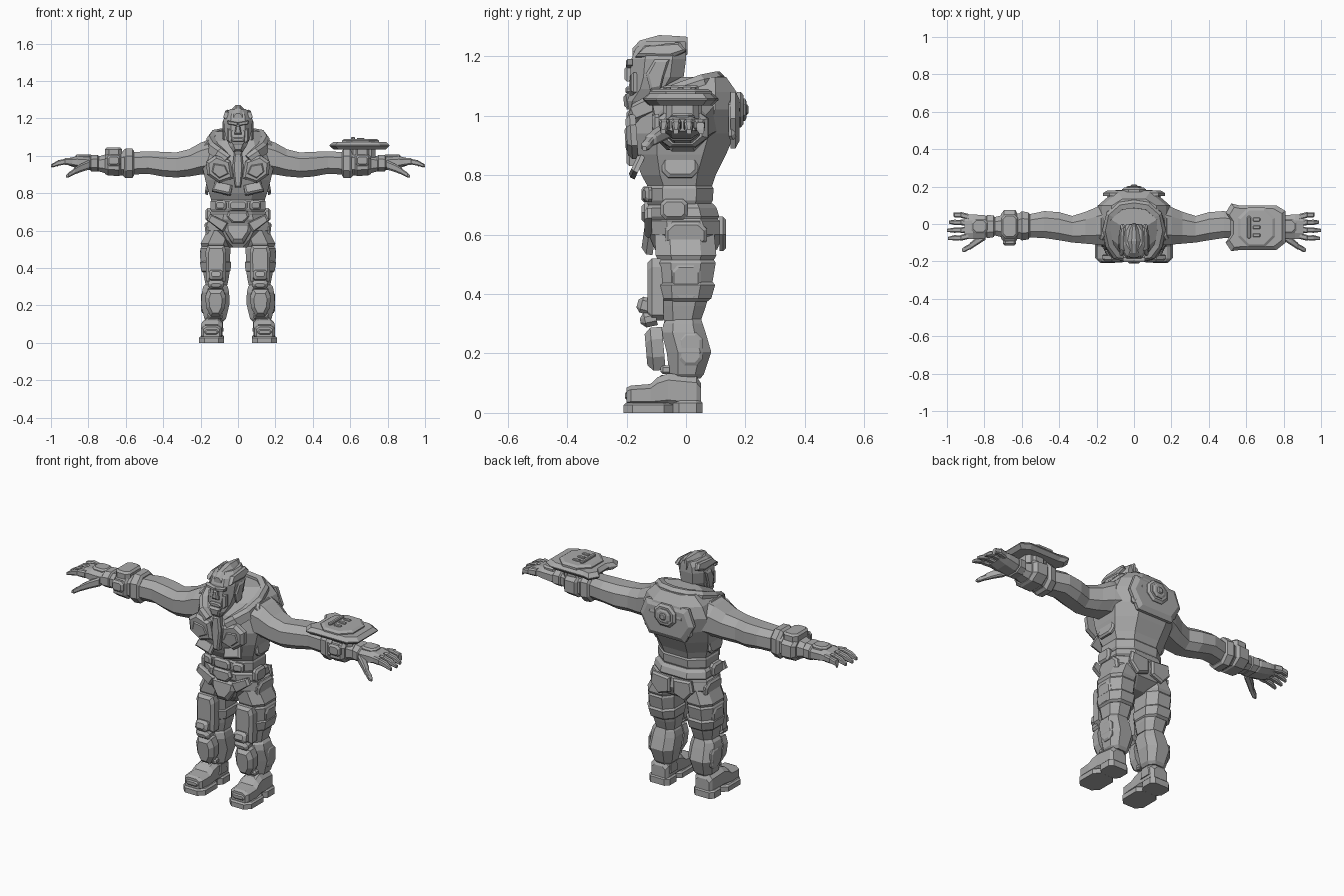
import bpy, bmesh, math
from mathutils import Vector, Euler

grey = bpy.data.materials.new("armour grey")
grey.diffuse_color = (0.4, 0.4, 0.4, 1)
R = math.radians


def make(name, bm, mirror):
    bmesh.ops.recalc_face_normals(bm, faces=bm.faces)
    me = bpy.data.meshes.new(name)
    bm.to_mesh(me)
    bm.free()
    me.materials.append(grey)
    ob = bpy.data.objects.new(name, me)
    bpy.context.collection.objects.link(ob)
    if mirror:
        ob.modifiers.new("mirror", 'MIRROR').use_mirror_merge = False
    return ob


def skin(bm, rings):
    """Join point rings into a closed solid."""
    vs = [[bm.verts.new(p) for p in r] for r in rings]
    n = len(vs[0])
    for a, b in zip(vs, vs[1:]):
        for i in range(n):
            bm.faces.new((a[i], a[(i + 1) % n], b[(i + 1) % n], b[i]))
    bm.faces.new(vs[0])
    bm.faces.new(vs[-1])


def loft(name, rows, axis='z', k=.5, mirror=True):
    """rows: position along axis, centre a, centre b, half size a, half size b."""
    unit = [(1, k), (k, 1), (-k, 1), (-1, k), (-1, -k), (-k, -1), (k, -1), (1, -k)]
    rings = []
    for t, a, b, ra, rb in rows:
        ring = [(a + u * ra, b + v * rb) for u, v in unit]
        rings.append([{'x': (t, p, q), 'y': (p, t, q), 'z': (p, q, t)}[axis] for p, q in ring])
    bm = bmesh.new()
    skin(bm, rings)
    return make(name, bm, mirror)


FRONT, BACK, SIDE, TOP = (90, 0, 0), (90, 0, 180), (90, 0, 90), (0, 0, 0)


def plate(name, pts, h, loc, face=FRONT, tilt=0, spin=0, inset=.01, mirror=True, both=False):
    """Outline raised by h with a chamfered rim; tilt leans it, spin turns it in plan."""
    mx, my = [sum((max(c), min(c))) / 2 for c in zip(*pts)]
    w, d = [max(c) - min(c) for c in zip(*pts)]
    sx, sy = max(.2, 1 - 2 * inset / w), max(.2, 1 - 2 * inset / d)
    small = [(mx + (x - mx) * sx, my + (y - my) * sy) for x, y in pts]
    c = min(inset, h * .45)
    layers = [(pts, 0), (pts, h - c), (small, h)]
    if both:
        layers = [(small, 0), (pts, c), (pts, h - c), (small, h)]
    rot = Euler((R(face[0] + tilt), R(face[1]), R(face[2] + spin))).to_matrix()
    bm = bmesh.new()
    skin(bm, [[rot @ Vector((x, y, z)) + Vector(loc) for x, y in o] for o, z in layers])
    return make(name, bm, mirror)


def cut(w, h, c):
    """Rectangle outline with cut corners."""
    a, b = w / 2, h / 2
    return [(a, b - c), (a - c, b), (c - a, b), (-a, b - c), (-a, c - b), (c - a, -b), (a - c, -b), (a, c - b)]


# torso core
loft("chest_shell", [(.755, 0, -.02, .14, .105), (.80, 0, -.025, .155, .125), (.87, 0, -.02, .175, .155),
     (.94, 0, -.01, .19, .175), (1.02, 0, .012, .195, .17), (1.08, 0, .03, .17, .14), (1.13, 0, .06, .12, .075)], mirror=False)
loft("waist_upper", [(.70, 0, -.022, .14, .105), (.715, 0, -.022, .148, .112), (.755, 0, -.022, .148, .115),
     (.77, 0, -.022, .14, .105)], mirror=False)
loft("waist_lower", [(.64, 0, -.01, .15, .11), (.66, 0, -.01, .16, .122), (.69, 0, -.015, .155, .118),
     (.705, 0, -.015, .14, .105)], mirror=False)
loft("pelvis", [(.51, 0, -.02, .05, .06), (.55, 0, 0, .12, .105), (.60, 0, .0, .17, .125), (.645, 0, -.005, .165, .12),
     (.66, 0, -.01, .15, .105)], mirror=False)

# chest and belly armour
plate("breast_plate", [(.025, -.05), (.10, -.075), (.165, -.03), (.17, .04), (.12, .075), (.04, .045)], .035,
      (0, -.165, .93), tilt=4, inset=.015)
plate("breast_inset", [(.05, -.02), (.10, -.045), (.14, -.01), (.13, .035), (.07, .025)], .012, (0, -.193, .925), tilt=4, inset=.006)
plate("sternum_bar", [(.02, .1), (-.02, .1), (-.03, .02), (-.015, -.09), (.015, -.09), (.03, .02)], .035,
      (0, -.165, .92), mirror=False)
plate("upper_rib_plate", [(.03, .0), (.12, .03), (.14, -.03), (.04, -.055)], .025, (0, -.15, .835), tilt=-25)
plate("belly_plate", cut(.10, .055, .012), .02, (0, -.13, .735), mirror=False)
plate("belly_side_plate", cut(.06, .05, .01), .02, (.09, -.122, .735), spin=15)
plate("rib_side_panel", cut(.12, .08, .02), .018, (.155, -.02, .83), SIDE, tilt=-10)
plate("buckle", [(.05, .03), (-.05, .03), (-.06, 0), (-.03, -.035), (.03, -.035), (.06, 0)], .025, (0, -.125, .675), mirror=False)
plate("groin_guard", [(.075, .06), (-.075, .06), (-.07, .01), (-.03, -.055), (.03, -.055), (.07, .01)], .04,
      (0, -.105, .585), tilt=-8, mirror=False, inset=.02)
plate("hip_belt", [(.05, .0), (.15, .05), (.165, .015), (.08, -.05)], .025, (0, -.115, .64))
plate("hip_box", cut(.09, .07, .015), .025, (.148, -.04, .685), SIDE)
plate("hip_side_plate", cut(.14, .09, .025), .02, (.155, .0, .60), SIDE, tilt=8)
plate("seat_plate", [(.01, .05), (.12, .06), (.13, .0), (.08, -.055), (.01, -.03)], .022, (0, .113, .60), BACK)

# collar ring
pts = [(.055, -.175, .985), (.095, -.165, 1.02), (.13, -.11, 1.05), (.145, -.03, 1.085), (.125, .05, 1.115), (.07, .095, 1.125),
       (0, .105, 1.125)]
pts += [(-x, y, z) for x, y, z in pts[-2::-1]]
rings = []
for i, p in enumerate(pts):
    d = Vector(pts[min(i + 1, len(pts) - 1)]) - Vector(pts[max(i - 1, 0)])
    s = d.cross(Vector((0, 0, 1))).normalized()
    u = s.cross(d).normalized()
    rings.append([Vector(p) + s * a + u * b for a, b in ((.028, -.035), (.024, .008), (.008, .024), (-.02, .018), (-.022, -.035))])
bm = bmesh.new()
skin(bm, rings)
make("collar", bm, False)
plate("shoulder_pad", cut(.14, .07, .02), .03, (.163, -.015, 1.045), SIDE, tilt=-35)

# back armour
plate("back_shell", [(.13, .09), (-.13, .09), (-.165, .0), (-.11, -.10), (.11, -.10), (.165, 0)], .03, (0, .15, .99), BACK,
      mirror=False, inset=.025)
plate("back_hub", cut(.13, .12, .035), .022, (0, .172, 1.02), BACK, mirror=False, inset=.012)
plate("back_hub_ring", cut(.08, .075, .02), .012, (0, .192, 1.02), BACK, mirror=False)
plate("back_hub_core", cut(.035, .035, .008), .01, (0, .2, 1.02), BACK, mirror=False, inset=.005)
plate("back_side_pad", cut(.035, .13, .012), .02, (.125, .15, .985), BACK, spin=-25)
plate("back_top_pad", cut(.12, .06, .015), .022, (0, .12, 1.085), BACK, tilt=45, mirror=False)

# head: helmet, face and swept crest
loft("neck", [(.98, 0, -.07, .07, .07), (1.10, 0, -.07, .055, .055)], mirror=False)
loft("head", [(1.02, 0, -.175, .025, .025), (1.05, 0, -.155, .045, .05), (1.09, 0, -.115, .062, .078), (1.13, 0, -.098, .072, .09),
     (1.19, 0, -.092, .078, .092), (1.225, 0, -.085, .07, .085), (1.25, 0, -.072, .042, .07)], mirror=False)
loft("crest", [(-.18, 0, 1.205, .022, .022), (-.155, 0, 1.225, .03, .028), (-.09, 0, 1.237, .036, .034), (-.03, 0, 1.235, .026, .033),
     (.005, 0, 1.235, .008, .03)], 'y', k=.35, mirror=False)
plate("swept_hair", [(-.15, -.02), (-.12, .018), (.0, .03), (.02, .0), (-.03, -.025)], .02, (.055, -.02, 1.215), SIDE, tilt=-18)
plate("brow", [(.0, -.012), (.055, .0), (.06, .02), (.0, .008)], .022, (0, -.18, 1.17), inset=.006)
plate("nose", [(.01, .03), (-.01, .03), (-.02, -.02), (.02, -.02)], .022, (0, -.185, 1.135), mirror=False, inset=.008)
plate("cheek", [(.022, .03), (.055, .035), (.055, -.03), (.03, -.05)], .018, (0, -.175, 1.11), spin=10, inset=.006)
plate("mouth_guard", cut(.07, .025, .008), .022, (0, -.182, 1.085), mirror=False, inset=.006)
plate("chin_guard", [(.035, .02), (-.035, .02), (-.022, -.03), (.022, -.03)], .025, (0, -.185, 1.055), tilt=6, mirror=False)
plate("ear_guard", [(-.045, -.055), (-.06, .0), (-.03, .05), (.02, .05), (.0, -.01), (-.01, -.05)], .014, (.07, -.075, 1.14), SIDE)

# arms along x
loft("upper_arm", [(.13, .0, 1.0, .115, .095), (.20, -.01, .985, .10, .085), (.26, -.02, .963, .085, .073), (.33, -.028, .951, .071, .067),
     (.40, -.012, .955, .075, .066), (.48, -.003, .964, .072, .06), (.56, -.01, .96, .062, .06)], 'x')
loft("elbow_cuff", [(.555, -.01, .96, .06, .065), (.565, -.01, .96, .072, .078), (.60, -.01, .96, .078, .08), (.615, -.01, .96, .066, .068)], 'x')
loft("forearm", [(.60, -.012, .96, .07, .066), (.68, -.012, .957, .066, .058), (.76, -.012, .957, .045, .036)], 'x')
loft("wrist_band", [(.625, -.012, .958, .07, .06), (.635, -.012, .958, .088, .066), (.695, -.012, .958, .086, .063),
     (.71, -.012, .958, .066, .055)], 'x')
plate("wrist_box", cut(.09, .13, .02), .04, (.665, -.012, 1.005), TOP)
plate("wrist_side_box", cut(.07, .06, .012), .025, (.665, -.09, .975))
loft("wrist_cuff", [(.74, -.012, .96, .04, .036), (.75, -.012, .96, .058, .045), (.785, -.014, .96, .062, .043), (.795, -.014, .96, .05, .03)], 'x')
plate("hand_guard", cut(.09, .08, .02), .018, (.825, -.012, .99), TOP)

# hands
loft("palm", [(.77, -.014, .958, .045, .034), (.80, -.015, .96, .062, .037), (.86, -.015, .966, .066, .032), (.905, -.015, .968, .064, .02)], 'x')
for i, (y, tip) in enumerate([(.038, .965), (.005, .99), (-.03, 1.0), (-.064, .995)]):
    s = (y + .015) * .2
    loft(f"finger_{i + 1}", [(.885, y, .968, .016, .02), (.925, y + s, .970, .0155, .018), (.93, y + s, .968, .013, .015),
         (.96, y + s, .962, .014, .015), (tip, y + s * 1.3, .946, .008, .008)], 'x', k=.6)
loft("thumb", [(.795, -.06, .952, .025, .025), (.84, -.092, .935, .022, .022), (.875, -.118, .918, .019, .018), (.88, -.122, .913, .015, .015),
     (.905, -.135, .898, .015, .014), (.92, -.14, .89, .007, .007)], 'x', k=.6)

# forearm shield on one side only
plate("shield_mount", cut(.14, .11, .02), .06, (.665, -.012, .99), TOP, mirror=False)
plate("shield_base", [(.49, .06), (.52, .11), (.56, .10), (.76, .10), (.81, .07), (.81, -.10), (.76, -.14), (.56, -.14), (.52, -.145),
      (.49, -.10), (.515, -.06), (.515, .02)], .04, (0, 0, 1.035), TOP, inset=.02, mirror=False, both=True)
plate("shield_raised", cut(.2, .21, .055), .02, (.655, -.018, 1.07), TOP, inset=.014, mirror=False)
for y in (-.06, -.018, .024):
    plate("shield_vent", cut(.04, .02, .004), .008, (.655, y, 1.088), TOP, inset=.003, mirror=False)
plate("shield_ridge", cut(.02, .12, .006), .014, (.615, -.018, 1.087), TOP, inset=.004, mirror=False)

# legs
loft("thigh", [(.60, .09, -.005, .075, .10), (.53, .118, .0, .082, .102), (.515, .118, .0, .076, .094), (.505, .12, .0, .08, .1),
     (.44, .12, -.003, .077, .092), (.36, .115, -.008, .068, .075), (.31, .115, -.012, .058, .062)])
loft("thigh_band", [(.44, .12, -.0, .075, .09), (.43, .12, -.0, .084, .098), (.385, .118, -.003, .078, .088), (.375, .118, -.003, .068, .075)])
plate("thigh_plate", [(-.045, .10), (.045, .10), (.055, .07), (.052, -.09), (.03, -.11), (-.03, -.11), (-.052, -.09), (-.055, .07)], .055,
      (.118, -.075, .42), inset=.015)
plate("thigh_side_plate", cut(.10, .12, .02), .016, (.185, .0, .44), SIDE, tilt=4)
plate("knee_pad", cut(.075, .055, .012), .05, (.118, -.115, .355), tilt=-15, inset=.014)
plate("knee_cap", cut(.085, .05, .015), .055, (.118, -.1, .32), tilt=12, inset=.016)
loft("knee_joint", [(.34, .115, -.02, .045, .05), (.29, .115, -.02, .045, .055)])
loft("shin", [(.318, .118, -.005, .052, .055), (.30, .12, -.01, .066, .066), (.27, .12, -.008, .073, .074), (.205, .122, .01, .076, .075),
     (.13, .122, .002, .058, .058), (.115, .122, .0, .045, .048)])
plate("shin_plate", [(-.04, .07), (.04, .07), (.055, .03), (.05, -.03), (.025, -.075), (-.025, -.075), (-.05, -.03), (-.055, .03)], .06,
      (.12, -.075, .22), tilt=5, inset=.02)
plate("shin_side_plate", cut(.08, .11, .02), .014, (.183, .015, .215), SIDE)
plate("shin_band", cut(.085, .03, .008), .03, (.122, -.055, .145), inset=.008)

# boots
loft("ankle", [(.06, .128, -.01, .05, .06), (.105, .125, -.01, .045, .052), (.14, .122, -.01, .04, .045)])
loft("boot_upper", [(-.20, .142, .055, .042, .03), (-.185, .142, .058, .055, .034), (-.12, .141, .06, .058, .037), (-.095, .14, .07, .056, .05),
     (-.06, .138, .077, .054, .056), (.035, .135, .068, .052, .056), (.05, .135, .06, .042, .04)], 'y', k=.6)
plate("boot_buckle", cut(.06, .045, .01), .016, (.14, -.085, .105), tilt=-50, inset=.006)
plate("toe_cap", cut(.085, .04, .012), .03, (.142, -.176, .058), inset=.012)
plate("toe_sole", cut(.135, .165, .03), .034, (.142, -.127, 0), TOP, inset=.008)
plate("heel_sole", cut(.125, .10, .02), .042, (.137, .006, 0), TOP, inset=.008)
